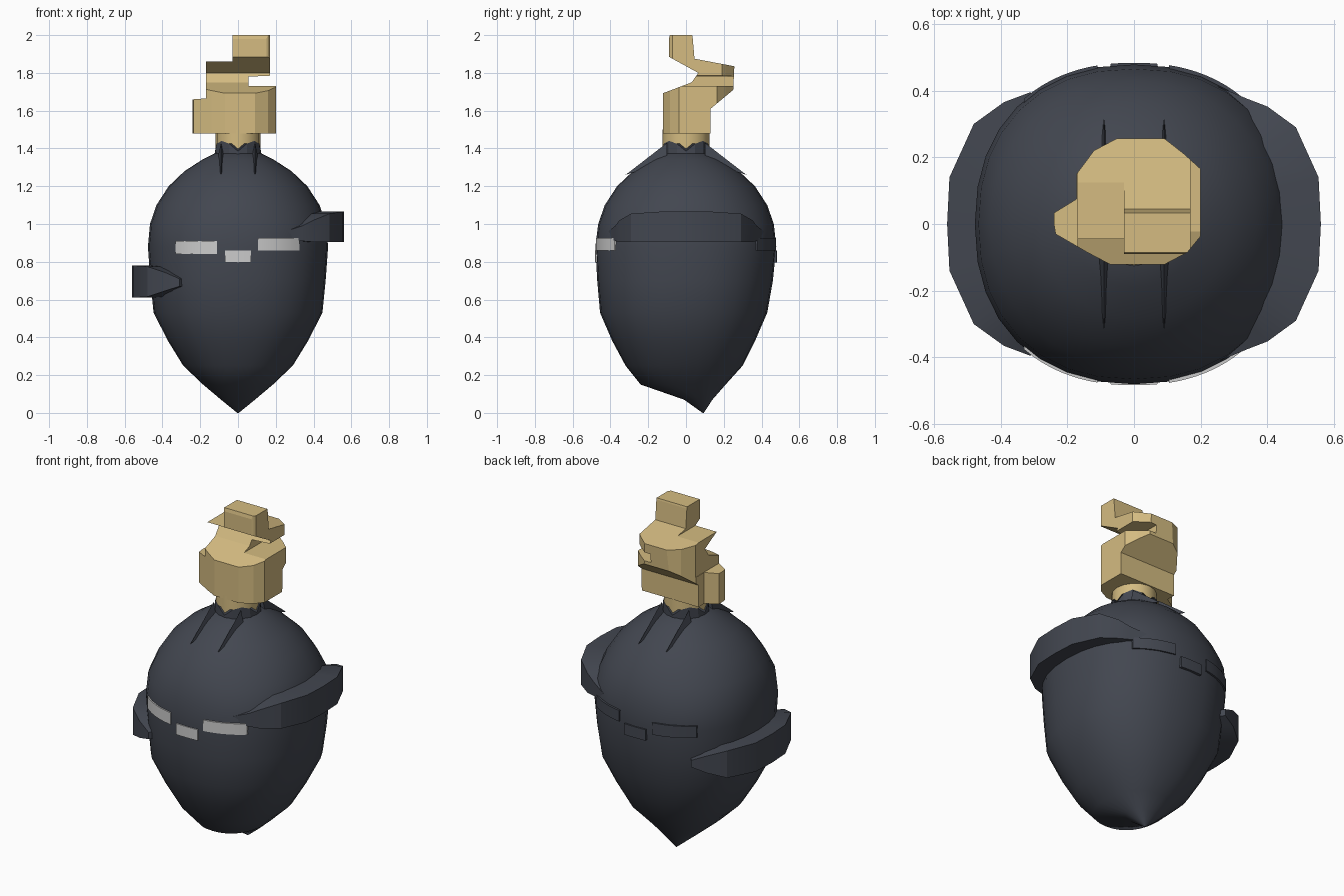
import bpy, bmesh, math
from mathutils import Vector

if "Cube" in bpy.data.objects:
    bpy.data.objects.remove(bpy.data.objects["Cube"])

N = 2.25  # squareness of the head's cross-section


def material(name, rgb):
    m = bpy.data.materials.new(name)
    m.diffuse_color = (*rgb, 1)
    m.use_nodes = True
    m.node_tree.nodes["Principled BSDF"].inputs["Base Color"].default_value = m.diffuse_color
    return m


DARK = material("dark_cloth", (0.055, 0.062, 0.08))
GOLD = material("gold_cloth", (0.66, 0.5, 0.22))


def mesh_object(name, verts, faces, mat=None, smooth=None):
    me = bpy.data.meshes.new(name)
    me.from_pydata([tuple(v) for v in verts], [], faces)
    bm = bmesh.new()
    bm.from_mesh(me)
    bmesh.ops.remove_doubles(bm, verts=bm.verts, dist=1e-5)
    bmesh.ops.recalc_face_normals(bm, faces=bm.faces)
    bm.to_mesh(me)
    bm.free()
    ob = bpy.data.objects.new(name, me)
    bpy.context.collection.objects.link(ob)
    if mat:
        me.materials.append(mat)
    if smooth:
        bpy.ops.object.select_all(action='DESELECT')
        ob.select_set(True)
        bpy.context.view_layer.objects.active = ob
        bpy.ops.object.shade_smooth_by_angle(angle=math.radians(smooth))
    return ob


def loft(name, rings, mat=None, smooth=None):
    n = len(rings[0])
    verts = [v for r in rings for v in r]
    faces = [(i * n + j, i * n + (j + 1) % n, (i + 1) * n + (j + 1) % n, (i + 1) * n + j)
             for i in range(len(rings) - 1) for j in range(n)]
    faces += [tuple(range(n)), tuple(range(len(verts) - n, len(verts)))]
    return mesh_object(name, verts, faces, mat, smooth)


def oval(z, rx, ry, yc=0, seg=32, p=N):
    def f(t):
        return math.copysign(abs(t) ** (2 / p), t)
    return [Vector((rx * f(math.cos(a)), yc + ry * f(math.sin(a)), z))
            for a in (2 * math.pi * i / seg for i in range(seg))]


# Head: oval sections z, half width, front y, back y
SECTIONS = [(0.0, .004, .088, .094), (.07, .09, -.01, .14), (.15, .185, -.24, .21),
            (.25, .29, -.32, .30), (.38, .37, -.39, .365), (.53, .447, -.455, .43),
            (.70, .464, -.47, .46), (.88, .477, -.48, .478), (1.0, .466, -.465, .465),
            (1.1, .432, -.43, .43), (1.2, .367, -.365, .365), (1.28, .283, -.28, .28),
            (1.34, .19, -.19, .19), (1.375, .12, -.12, .12), (1.385, .06, -.06, .06)]
loft("head", [oval(z, rx, (b - f) / 2, (b + f) / 2, p=N if z < 1.1 else 2.05)
              for z, rx, f, b in SECTIONS], DARK, 35)

# Dark collar with a jagged upper edge around the gold stem
base = oval(1.34, .127, .127, seg=16, p=2)
top = oval(1.40, .122, .127, seg=16, p=2)
for i, v in enumerate(top):
    v.z = 1.44 if i % 4 == 2 else 1.385 if i % 4 == 0 else 1.425
loft("collar", [base, top], DARK)
loft("knot_stem", [oval(z, .119, .124, seg=16, p=2) for z in (1.35, 1.50)], GOLD, 30)

# Small cloth folds running from collar down the crown
for sx in (-1, 1):
    for sy in (-1, 1):
        x = .09 * sx
        mesh_object("crown_fold", [(x - .022, .1 * sy, 1.33), (x + .022, .1 * sy, 1.33),
                                   (x, .1 * sy, 1.43), (x, .32 * sy, 1.26)],
                    [(0, 1, 2), (0, 1, 3), (1, 2, 3), (0, 2, 3)], DARK)


# Gold knot: front, side and top outlines extruded and intersected
def prism(name, pts, to3d, lo, hi):
    return loft(name, [[to3d(a, b, d) for a, b in pts] for d in (lo, hi)], GOLD)


front = [(-.24, 1.48), (.20, 1.48), (.20, 1.73), (.055, 1.73), (.055, 1.78), (.17, 1.785),
         (.17, 2.0), (-.03, 2.0), (-.03, 1.86), (-.17, 1.86), (-.17, 1.665), (-.24, 1.66)]
side = [(-.128, 1.40), (.128, 1.40), (.13, 1.61), (.25, 1.71), (.256, 1.835), (.045, 1.875),
        (.035, 1.99), (.01, 2.1), (-.065, 2.1), (-.09, 1.98), (-.09, 1.885), (.065, 1.80),
        (.03, 1.75), (-.128, 1.69)]
plan = [(-.235, -.03), (-.14, -.085), (-.07, -.122), (.09, -.122), (.16, -.085), (.205, -.03),
        (.205, .16), (.15, .21), (.09, .257), (-.05, .257), (-.12, .22), (-.172, .15),
        (-.172, .075), (-.245, .03)]
knot = prism("topknot", front, lambda a, b, d: Vector((a, d, b)), -.5, .5)
cutters = [prism("side_cutter", side, lambda a, b, d: Vector((d, a, b)), -.6, .6),
           prism("plan_cutter", plan, lambda a, b, d: Vector((a, b, d)), 1.2, 2.3)]
bpy.context.view_layer.objects.active = knot
for c in cutters:
    c.hide_render = True
    m = knot.modifiers.new("cut", 'BOOLEAN')
    m.operation, m.object, m.solver = 'INTERSECT', c, 'EXACT'
    bpy.ops.object.modifier_apply(modifier=m.name)
for c in cutters:
    bpy.data.objects.remove(c)


# Slit plates follow the curve of the head, pale in front and dark behind
def plate(name, x0, x1, z0, z1, side_sign, mat, out=.004):
    rings = []
    for i in range(9):
        x = x0 + (x1 - x0) * i / 8
        y = .479 * (1 - abs(x / .477) ** N) ** (1 / N)
        rings.append([Vector((x, side_sign * (y + d), z))
                      for d, z in ((out, z0), (out, z1), (-.04, z1), (-.04, z0))])
    loft(name, rings, mat, 30)


for nm, x0, x1, z0, z1 in (("left", -.33, -.11, .84, .91), ("middle", -.07, .07, .795, .86),
                           ("right", .105, .325, .86, .925)):
    plate(nm + "_eye_slit", x0, x1, z0, z1, -1, None)
    plate(nm + "_back_slit", x0, x1, z0, z1, 1, DARK)


# Side wraps: curved bulges tapering into the head at both ends
def wrap(name, half, sign):
    path = [(x, -y, a, b) for x, y, a, b in reversed(half[1:])] + half
    rings = []
    for x, y, a, b in path:
        xi, yi = x * .72, y * .72
        rings.append([Vector((sign * px, py, z))
                      for px, py, z in ((x, y, a), (x, y, b), (xi, yi, b), (xi, yi, a))])
    loft(name, rings, DARK, 25)


wrap("right_wrap", [(.56, 0, .905, 1.065), (.553, .14, .905, 1.065), (.485, .29, .905, 1.055),
                    (.40, .352, .905, 1.02), (.34, .375, .91, .99), (.22, .425, .925, .95)], 1)
wrap("left_wrap", [(.56, 0, .61, .78), (.553, .14, .61, .78), (.48, .30, .615, .775),
                   (.39, .365, .645, .745), (.31, .395, .67, .71)], -1)
